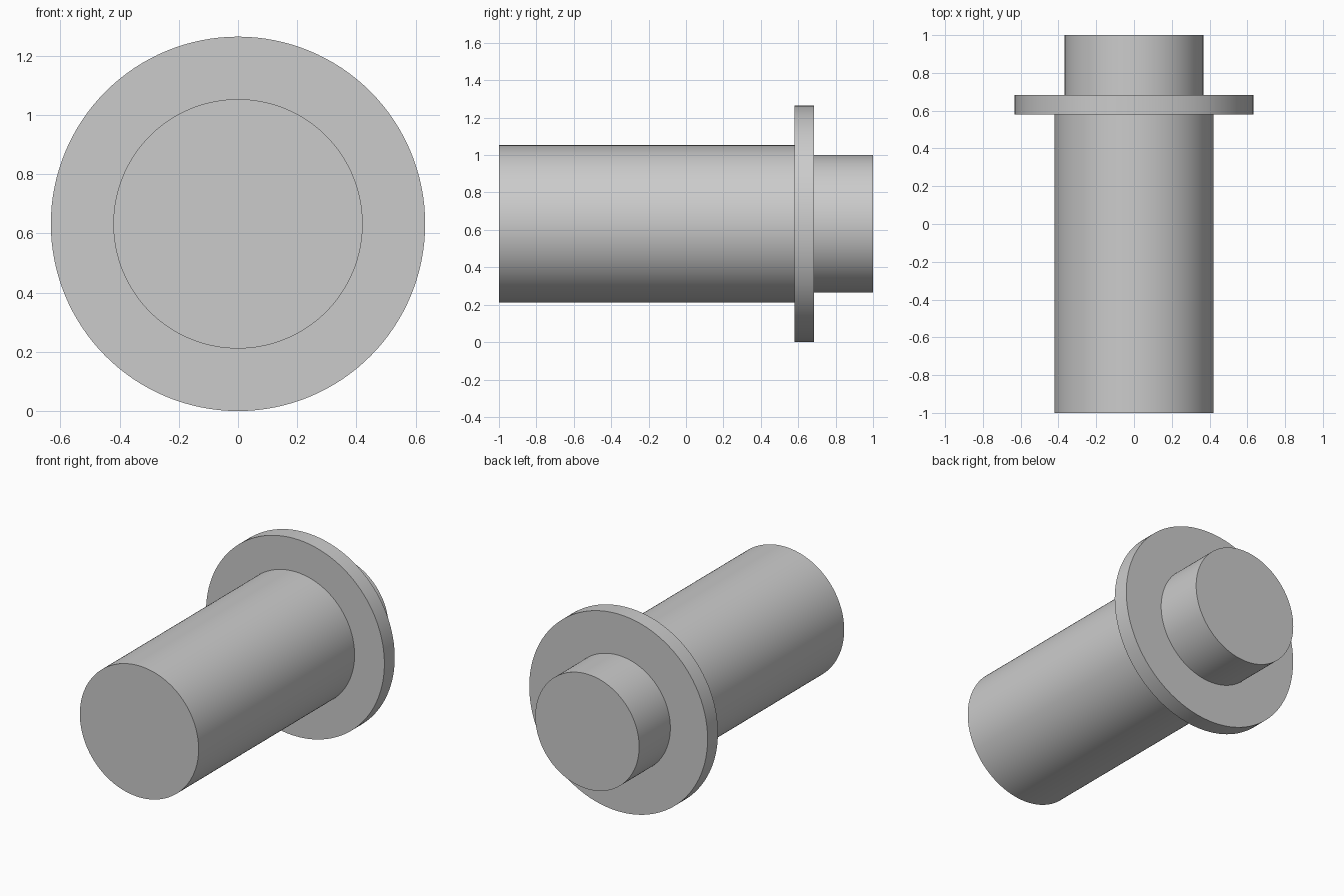
import bpy, bmesh, math
from mathutils import Vector

cube = bpy.data.objects.get("Cube")
if cube:
    bpy.data.objects.remove(cube, do_unlink=True)

# Plain grey
grey = bpy.data.materials.new("grey")
grey.use_nodes = True
colour = (0.6, 0.6, 0.6, 1)
grey.diffuse_color = colour
grey.node_tree.nodes["Principled BSDF"].inputs["Base Color"].default_value = colour

# Radii and stations along y: barrel, collar, rear stub
BARREL, COLLAR, STUB = 0.421, 0.632, 0.368
FRONT, COLLAR_FRONT, COLLAR_BACK, BACK = -1, 0.579, 0.684, 1
SEGMENTS = 128
profile = [(BARREL, FRONT), (BARREL, COLLAR_FRONT), (COLLAR, COLLAR_FRONT),
           (COLLAR, COLLAR_BACK), (STUB, COLLAR_BACK), (STUB, BACK)]

# One watertight turned solid: a ring per profile point, bridged and capped
bm = bmesh.new()
rings = []
for radius, y in profile:
    angles = [2 * math.pi * i / SEGMENTS for i in range(SEGMENTS)]
    rings.append([bm.verts.new(Vector((radius * math.cos(a), y, radius * math.sin(a))))
                  for a in angles])
for near, far in zip(rings, rings[1:]):
    for i in range(SEGMENTS):
        j = (i + 1) % SEGMENTS
        bm.faces.new((near[i], near[j], far[j], far[i]))
bm.faces.new(rings[0])
bm.faces.new(rings[-1])
bmesh.ops.recalc_face_normals(bm, faces=bm.faces)

mesh = bpy.data.meshes.new("flanged_pin")
bm.to_mesh(mesh)
bm.free()
mesh.materials.append(grey)
pin = bpy.data.objects.new("flanged_pin", mesh)
pin.location.z = COLLAR
bpy.context.collection.objects.link(pin)

# Smooth round sides, crisp rims
bpy.ops.object.select_all(action='DESELECT')
pin.select_set(True)
bpy.context.view_layer.objects.active = pin
bpy.ops.object.shade_smooth_by_angle(angle=math.radians(30))
